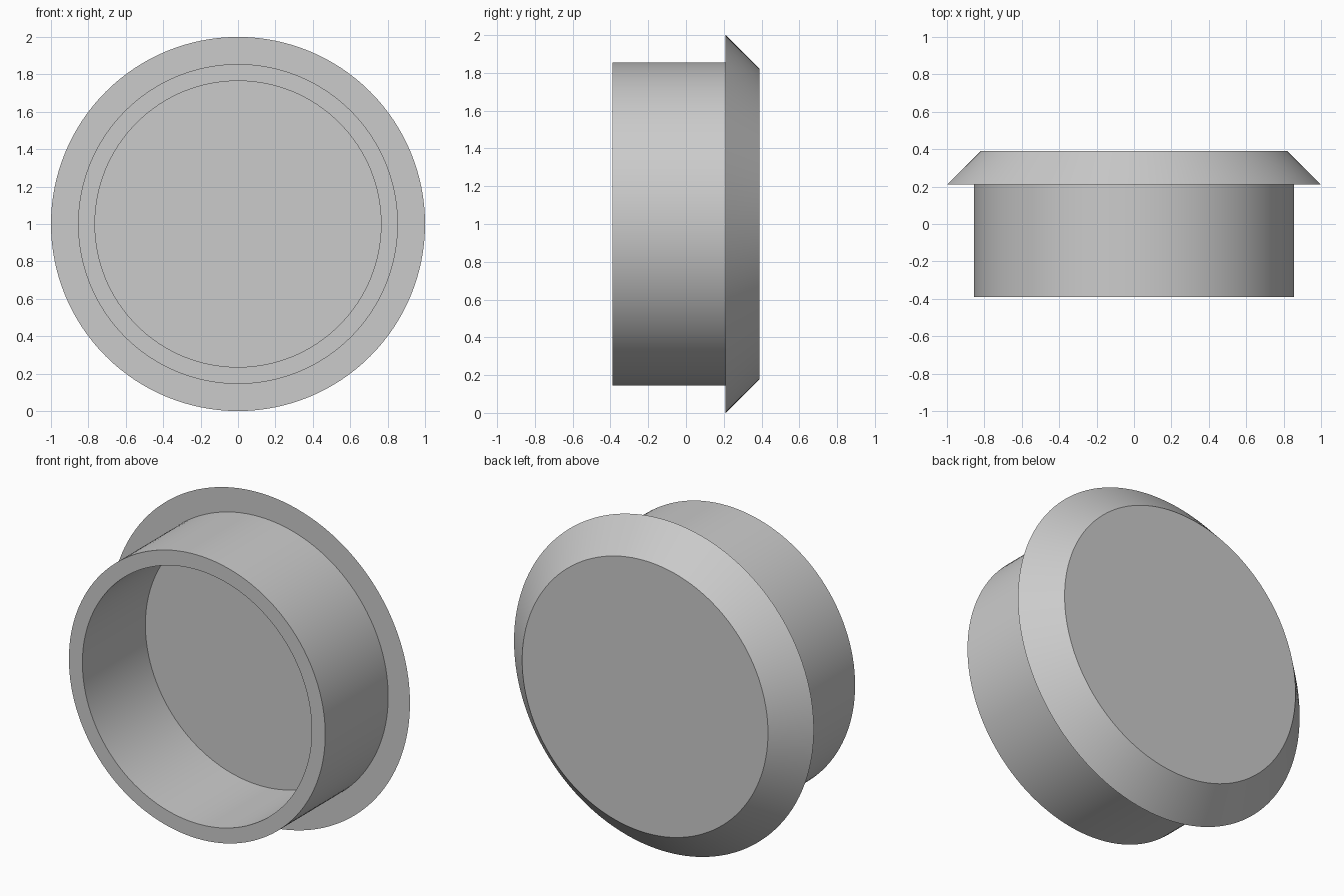
import bpy
import bmesh
from math import cos, sin, tau, radians

cube = bpy.data.objects.get("Cube")
if cube:
    bpy.data.objects.remove(cube, do_unlink=True)

SEGMENTS = 128
CENTRE_Z = 1.0

grey = bpy.data.materials.new("light grey")
grey.use_nodes = True
colour = (0.6, 0.6, 0.6, 1)
grey.diffuse_color = colour
grey.node_tree.nodes["Principled BSDF"].inputs["Base Color"].default_value = colour


def turned_part(name, profile, material):
    """Turn (radius, y) points round the y axis and cap both ends."""
    bm = bmesh.new()
    rings = []
    for r, y in profile:
        rings.append([bm.verts.new((r * cos(tau * i / SEGMENTS), y,
                                    r * sin(tau * i / SEGMENTS)))
                      for i in range(SEGMENTS)])
    for a, b in zip(rings, rings[1:]):
        for i in range(SEGMENTS):
            j = (i + 1) % SEGMENTS
            bm.faces.new((a[i], a[j], b[j], b[i]))
    bm.faces.new(rings[0])
    bm.faces.new(rings[-1])
    bmesh.ops.recalc_face_normals(bm, faces=bm.faces)
    mesh = bpy.data.meshes.new(name)
    bm.to_mesh(mesh)
    bm.free()
    mesh.materials.append(material)
    obj = bpy.data.objects.new(name, mesh)
    obj.location.z = CENTRE_Z
    bpy.context.collection.objects.link(obj)
    bpy.ops.object.select_all(action="DESELECT")
    obj.select_set(True)
    bpy.context.view_layer.objects.active = obj
    bpy.ops.object.shade_smooth_by_angle(angle=radians(30))
    return obj


# Hollow plug: cavity floor, inner wall, rim, outer wall, flange, bevel, back
turned_part("flanged_plug", [
    (0.765, 0.21),
    (0.765, -0.39),
    (0.855, -0.39),
    (0.855, 0.21),
    (1.0, 0.21),
    (0.82, 0.39),
], grey)
